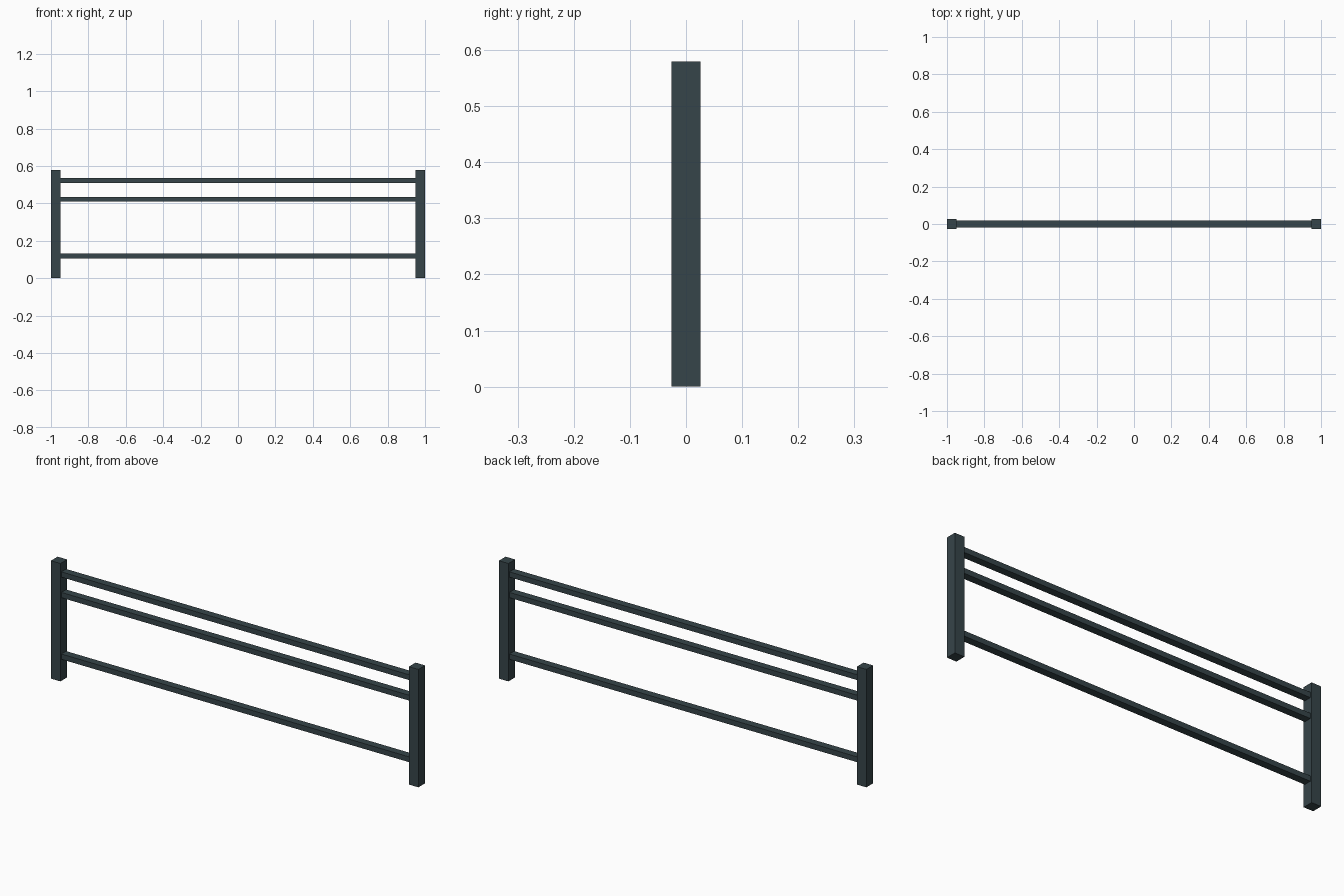
import bpy
import bmesh
from mathutils import Matrix, Vector

if "Cube" in bpy.data.objects:
    bpy.data.objects.remove(bpy.data.objects["Cube"])

# Single dark slate paint
paint = bpy.data.materials.new("dark slate")
paint.diffuse_color = (0.037, 0.059, 0.067, 1.0)
paint.use_nodes = True
paint.node_tree.nodes["Principled BSDF"].inputs["Base Color"].default_value = paint.diffuse_color


def box(name, center, size):
    bm = bmesh.new()
    bmesh.ops.create_cube(bm, size=1.0, matrix=Matrix.Diagonal((*size, 1.0)))
    mesh = bpy.data.meshes.new(name)
    bm.to_mesh(mesh)
    bm.free()
    mesh.materials.append(paint)
    obj = bpy.data.objects.new(name, mesh)
    obj.location = Vector(center)
    bpy.context.collection.objects.link(obj)
    return obj


POST = 0.052
HEIGHT = 0.58

# Square end posts
for side, sx in (("left", -1), ("right", 1)):
    box(f"{side}_post", (sx * (1 - POST / 2), 0, HEIGHT / 2), (POST, POST, HEIGHT))

# Horizontal rails running between the inner faces of the posts
for name, z in (("lower_rail", 0.119), ("middle_rail", 0.422), ("top_rail", 0.523)):
    box(name, (0, 0, z), (2 - 2 * POST, 0.037, 0.026))
